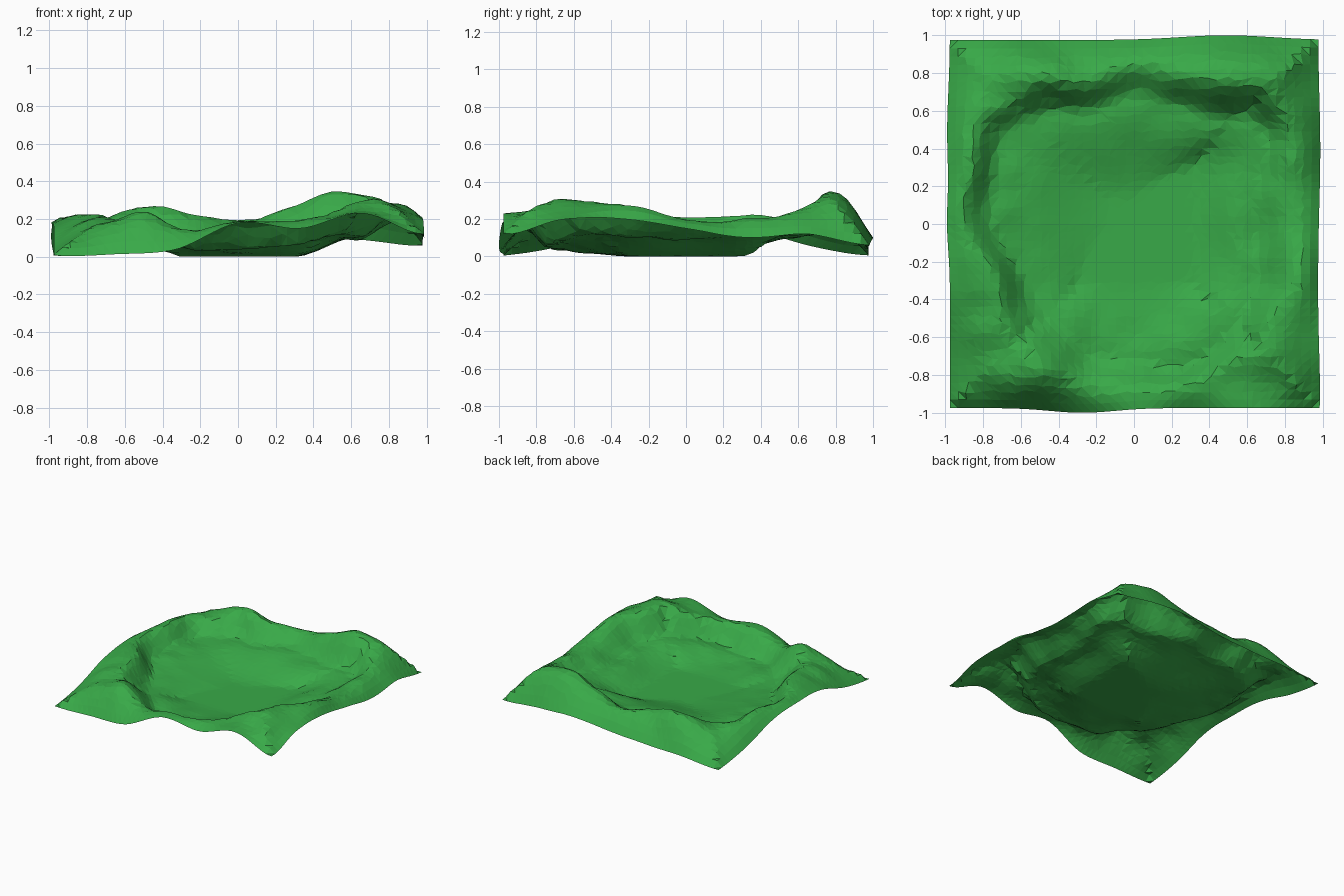
import bpy, bmesh, math, random
from mathutils import Vector, noise

if "Cube" in bpy.data.objects:
    bpy.data.objects.remove(bpy.data.objects["Cube"])

random.seed(4)
N = 44          # grid divisions per side
HALF = 0.975    # half width of the sheet

# Radial profiles at 24 stations round the square, from the front left corner
# through front right, back right and back left:
# (border z, crest radius, crest z, foot radius, foot z)
PROFILES = [
    (.005, .67, .19, .48, .05), (.015, .77, .24, .56, .06), (.04, .85, .14, .68, .04),
    (.18, .92, .19, .72, .035), (.15, .88, .19, .76, .06), (.23, .77, .24, .66, .10),
    (.12, .71, .30, .55, .12), (.20, .76, .285, .62, .11), (.20, .90, .27, .65, .10),
    (.15, .90, .19, .60, .09), (.10, .86, .20, .65, .11), (.12, .83, .22, .70, .12),
    (.06, .74, .30, .56, .12), (.09, .77, .35, .56, .11), (.10, .80, .26, .63, .11),
    (.06, .86, .19, .68, .11), (.04, .78, .23, .60, .10), (.03, .79, .27, .61, .10),
    (.005, .70, .20, .57, .10), (.06, .84, .205, .70, .10), (.15, .88, .22, .74, .09),
    (.18, .92, .21, .74, .08), (.16, .77, .22, .63, .06), (.06, .73, .21, .55, .05),
]


def perimeter(x, y, r):
    """Station number (0 to 24) of the ray through x, y."""
    u, v = x / r, y / r
    if abs(v) >= abs(u) and v < 0:
        return 3 * (u + 1)
    if abs(u) >= abs(v) and u > 0:
        return 6 + 3 * (v + 1)
    if abs(v) >= abs(u):
        return 12 + 3 * (1 - u)
    return 18 + 3 * (1 - v)


def profile(t):
    """Smooth blend of the neighbouring station profiles."""
    i, f = int(math.floor(t)), t - math.floor(t)
    a, b, c, d = (PROFILES[(i + k) % 24] for k in (-1, 0, 1, 2))
    return [q + .5 * f * (s - p + f * (2 * p - 5 * q + 4 * s - w + f * (3 * (q - s) + w - p)))
            for p, q, s, w in zip(a, b, c, d)]


def ease(s):
    s = min(1, max(0, s))
    return s * s * (3 - 2 * s)


def height(x, y):
    """Flat basin, terrace, inner bank, rounded crest, outer slope."""
    r = max(abs(x), abs(y))
    if r < 1e-4:
        return 0
    border, crest_r, crest, foot_r, foot = profile(perimeter(x, y, r))
    if r < foot_r:
        start = .12 + .18 * max(0, x, -y) / r
        z = foot * ease((r - start) / (foot_r * .97 - start))
    elif r < crest_r:
        z = foot + (crest - foot) * ease((r - foot_r) / (crest_r - foot_r))
    else:
        s = (1 - r) / (1 - crest_r)
        z = border + (crest - border) * math.sin(s * math.pi / 2)
    rough = .02 * min(1, max(0, (r - .4) * 4)) * min(1, (1.02 - r) * 6)
    return max(0, z + rough * noise.noise(Vector((x * 6, y * 6, 2.3))))


def bump(v, centre, width):
    return math.exp(-((v - centre) / width) ** 2)


# Terrain sheet: jittered grid lifted to the profile heights
bm = bmesh.new()
grid = []
for j in range(N + 1):
    row = []
    for i in range(N + 1):
        x, y = 2 * i / N - 1, 2 * j / N - 1
        if 1 < i < N - 1 and 1 < j < N - 1:
            x += random.uniform(-.25, .25) * 2 / N
            y += random.uniform(-.25, .25) * 2 / N
        # slight outward bulges of the border
        sx = HALF + (.015 * bump(y, .5, .3) + .015 * bump(y, 0, .2) if x < 0
                     else .012 * bump(y, .4, .4) + .01 * bump(y, -.9, .3))
        sy = HALF + .025 * (bump(x, .5, .35) if y > 0 else bump(x, -.28, .25))
        row.append(bm.verts.new((x * sx, y * sy, height(x, y))))
    grid.append(row)
for j in range(N):
    for i in range(N):
        a, b, c, d = grid[j][i], grid[j][i + 1], grid[j + 1][i + 1], grid[j + 1][i]
        # split along the flatter diagonal so ridges stay clean
        if abs(a.co.z - c.co.z) < abs(b.co.z - d.co.z):
            bm.faces.new((a, b, c))
            bm.faces.new((a, c, d))
        else:
            bm.faces.new((a, b, d))
            bm.faces.new((b, c, d))

mesh = bpy.data.meshes.new("terrain")
bm.to_mesh(mesh)
bm.free()
terrain = bpy.data.objects.new("terrain", mesh)
bpy.context.collection.objects.link(terrain)

# Grass colour
grass = bpy.data.materials.new("grass")
grass.diffuse_color = (.04, .40, .065, 1)
grass.use_nodes = True
grass.node_tree.nodes["Principled BSDF"].inputs["Base Color"].default_value = grass.diffuse_color
mesh.materials.append(grass)
